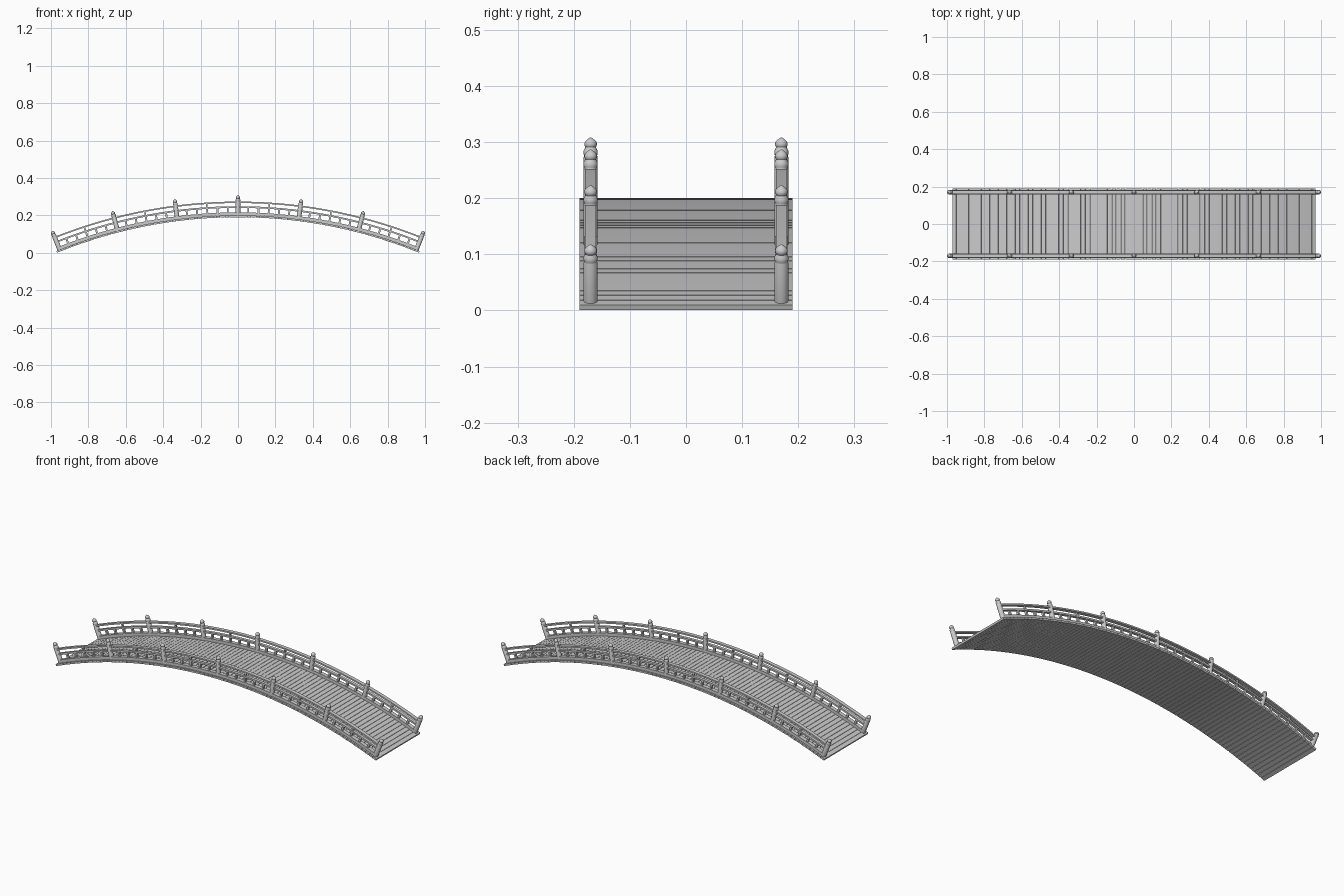
import bpy, bmesh, math
from mathutils import Matrix, Vector

if "Cube" in bpy.data.objects:
    bpy.data.objects.remove(bpy.data.objects["Cube"])

R = 2.573                      # radius of the deck's walking surface
CZ = 0.2 - R                   # height of the arc centre
DECK_A = math.radians(22.2)    # half angle of deck
POST_A = math.radians(21.75)   # half angle to end posts
RAIL_Y = 0.17


def at(angle, radius, y=0.0):
    """Frame on the arc with local z pointing radially outward."""
    pos = Vector((radius * math.sin(angle), y, CZ + radius * math.cos(angle)))
    return Matrix.Translation(pos) @ Matrix.Rotation(angle, 4, 'Y')


def finish(name, bm, smooth=False):
    bmesh.ops.recalc_face_normals(bm, faces=bm.faces)
    me = bpy.data.meshes.new(name)
    bm.to_mesh(me)
    bm.free()
    ob = bpy.data.objects.new(name, me)
    bpy.context.collection.objects.link(ob)
    if smooth:
        bpy.ops.object.select_all(action='DESELECT')
        ob.select_set(True)
        bpy.context.view_layer.objects.active = ob
        bpy.ops.object.shade_smooth_by_angle(angle=math.radians(35))
    return ob


def box(bm, frame, sx, sy, z0, z1):
    m = frame @ Matrix.Translation((0, 0, (z0 + z1) / 2)) @ Matrix.Diagonal((sx, sy, z1 - z0, 1))
    bmesh.ops.create_cube(bm, size=1, matrix=m)


def arc_beam(name, h0, h1, y, width, half_angle, segs=48):
    """Rectangular beam swept along the arc between two heights above deck."""
    bm = bmesh.new()
    rings = []
    for i in range(segs + 1):
        a = half_angle * (2 * i / segs - 1)
        rings.append([bm.verts.new(at(a, R + h, y + w).translation)
                      for h, w in ((h0, -width / 2), (h0, width / 2),
                                   (h1, width / 2), (h1, -width / 2))])
    for p, q in zip(rings, rings[1:]):
        for k in range(4):
            bm.faces.new((p[k], p[(k + 1) % 4], q[(k + 1) % 4], q[k]))
    bm.faces.new(rings[0])
    bm.faces.new(rings[-1])
    return finish(name, bm)


def lathe(bm, frame, profile, sides=16):
    rings = [[bm.verts.new(frame @ Vector((r * math.cos(2 * math.pi * k / sides),
                                           r * math.sin(2 * math.pi * k / sides), z)))
              for k in range(sides)] for r, z in profile]
    for p, q in zip(rings, rings[1:]):
        for k in range(sides):
            n = (k + 1) % sides
            bm.faces.new((p[k], p[n], q[n], q[k]))
    bm.faces.new(rings[0])
    bm.faces.new(rings[-1])


# Deck planks
PLANKS = 84
bm = bmesh.new()
pitch = 2 * DECK_A / PLANKS
for i in range(PLANKS):
    box(bm, at(-DECK_A + (i + 0.5) * pitch, R), pitch * R * 0.93, 0.38, -0.01, 0)
finish("deck_planks", bm)

# Post outline: shaft, collar ring, neck and onion-shaped finial
POST = [(0.0125, 0.0), (0.0125, 0.073), (0.0118, 0.075), (0.0118, 0.077),
        (0.0125, 0.079), (0.0125, 0.085), (0.0105, 0.088), (0.0095, 0.091),
        (0.0110, 0.094), (0.0113, 0.097), (0.0100, 0.101), (0.0070, 0.104),
        (0.0035, 0.1065), (0.0006, 0.1085)]

for side, y in (("front", -RAIL_Y), ("back", RAIL_Y)):
    # Railing posts
    bm = bmesh.new()
    for i in range(-3, 4):
        lathe(bm, at(POST_A * i / 3, R, y), POST)
    finish(side + "_posts", bm, smooth=True)

    # Curved rails
    arc_beam(side + "_bottom_rail", 0.0, 0.016, y, 0.022, POST_A)
    arc_beam(side + "_middle_rail", 0.040, 0.049, y, 0.016, POST_A)
    arc_beam(side + "_top_rail", 0.066, 0.074, y, 0.020, POST_A)

    # Short blocks between the rails, taller strut in each bay centre
    bm = bmesh.new()
    for bay in range(-3, 3):
        for k in range(1, 6):
            f = at(POST_A / 3 * (bay + k / 6), R, y)
            box(bm, f, 0.010, 0.012, 0.014, 0.041)
            if k == 3:
                box(bm, f, 0.008, 0.010, 0.047, 0.068)
    finish(side + "_struts", bm)
